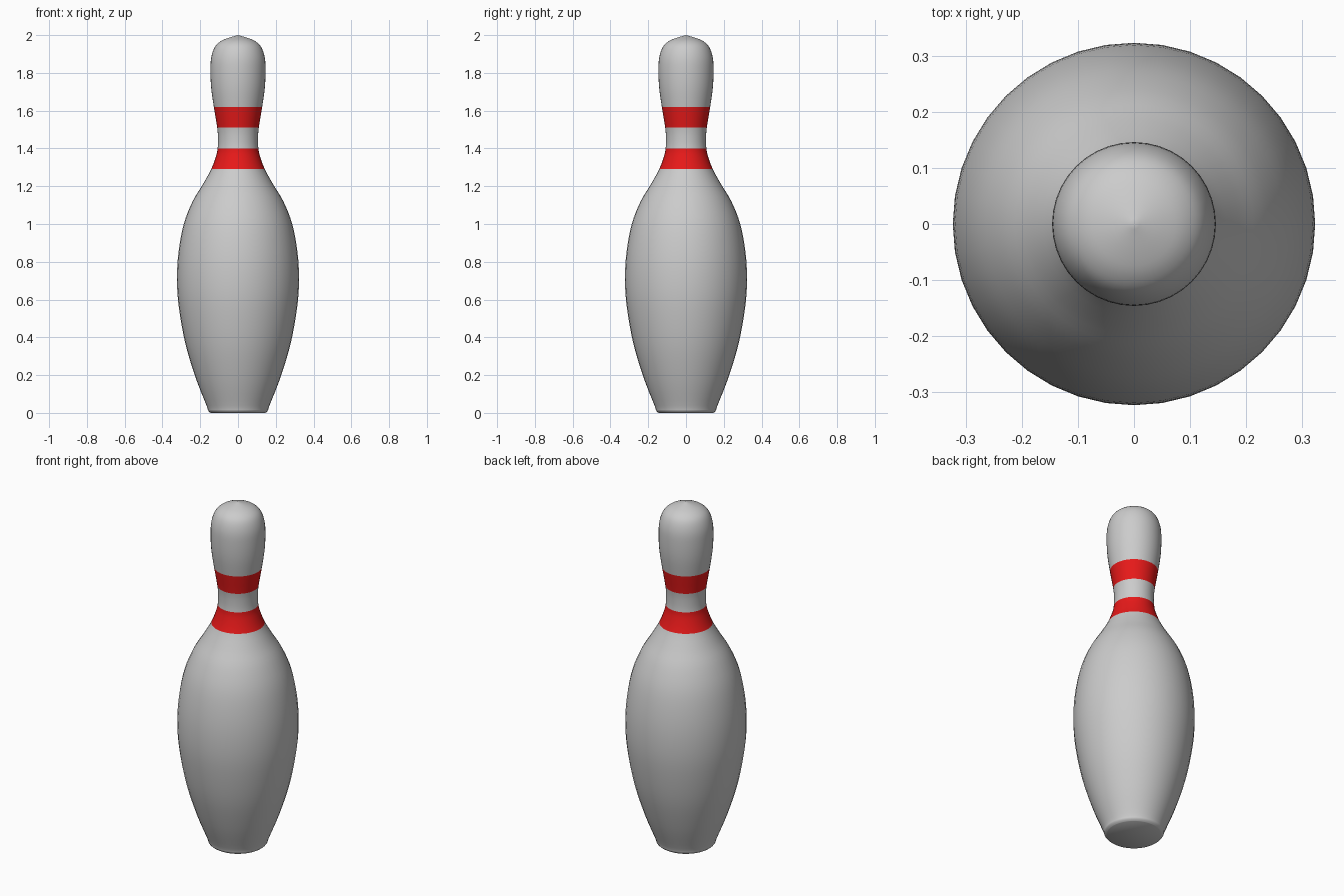
import bpy, bmesh, math
from mathutils import Vector

if "Cube" in bpy.data.objects:
    bpy.data.objects.remove(bpy.data.objects["Cube"])

SIDES, STEPS = 40, 4

# Half profile (radius, height) from base to tip
profile = [(0.145, 0.0), (0.158, 0.012), (0.167, 0.04), (0.222, 0.18), (0.277, 0.36),
           (0.312, 0.55), (0.323, 0.7), (0.315, 0.85), (0.287, 1.0), (0.240, 1.12),
           (0.186, 1.21), (0.142, 1.29), (0.116, 1.36), (0.108, 1.40), (0.106, 1.45),
           (0.110, 1.51), (0.128, 1.62), (0.142, 1.72), (0.146, 1.81), (0.142, 1.88),
           (0.124, 1.935), (0.094, 1.966), (0.052, 1.985), (0.0, 2.0)]
bands = [(1.29, 1.40), (1.51, 1.62)]


def smooth_curve(pts, steps):
    """Catmull-Rom curve through the points."""
    p = [Vector(q) for q in pts]
    p = [p[0]] + p + [p[-1]]
    out = []
    for a, b, c, d in zip(p, p[1:], p[2:], p[3:]):
        for i in range(steps):
            t = i / steps
            out.append(0.5 * (2 * b + (c - a) * t + (2 * a - 5 * b + 4 * c - d) * t**2
                              + (3 * b - a - 3 * c + d) * t**3))
    return out


def material(name, color):
    m = bpy.data.materials.new(name)
    m.diffuse_color = color
    m.use_nodes = True
    m.node_tree.nodes["Principled BSDF"].inputs["Base Color"].default_value = m.diffuse_color
    return m


# Lathe the profile into rings, closed by a base and a tip
bm = bmesh.new()
rings = []
for r, z in smooth_curve(profile, STEPS):
    rings.append([bm.verts.new((r * math.cos(a), r * math.sin(a), z))
                  for a in (2 * math.pi * i / SIDES for i in range(SIDES))])
bm.faces.new(rings[0][::-1])
tip = bm.verts.new((0, 0, 2.0))
for i in range(SIDES):
    j = (i + 1) % SIDES
    for lo, hi in zip(rings, rings[1:]):
        bm.faces.new((lo[i], lo[j], hi[j], hi[i]))
    bm.faces.new((rings[-1][i], rings[-1][j], tip))

# Red neck stripes
for f in bm.faces:
    z = f.calc_center_median().z
    f.material_index = int(any(lo < z < hi for lo, hi in bands))

mesh = bpy.data.meshes.new("bowling_pin")
bm.to_mesh(mesh)
bm.free()
mesh.materials.append(material("pin_white", (0.8, 0.8, 0.8, 1)))
mesh.materials.append(material("stripe_red", (0.8, 0.01, 0.01, 1)))
pin = bpy.data.objects.new("bowling_pin", mesh)
bpy.context.collection.objects.link(pin)
bpy.context.view_layer.objects.active = pin
pin.select_set(True)
bpy.ops.object.shade_smooth_by_angle(angle=math.radians(60))
